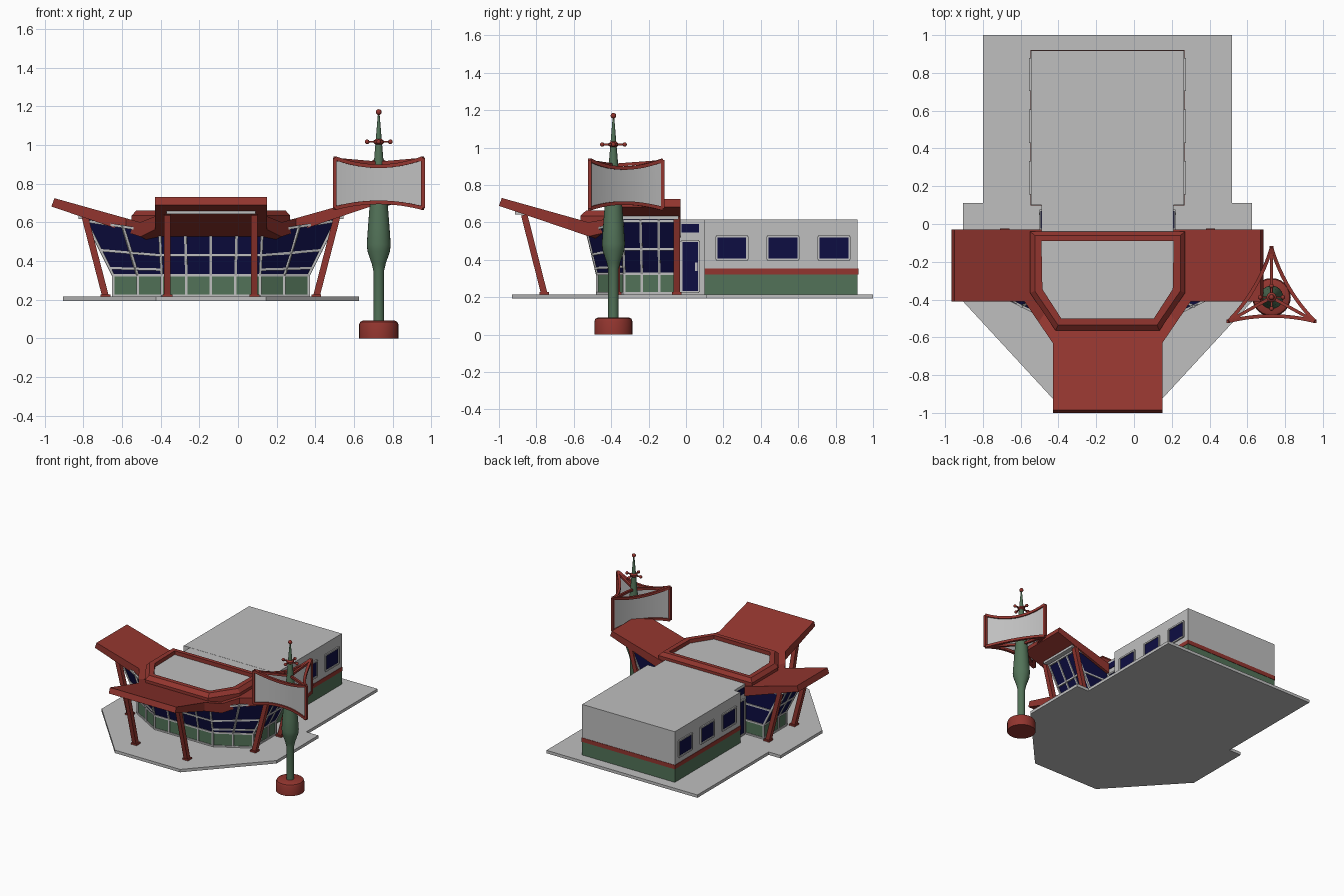
import bpy, bmesh, math
from mathutils import Vector

cube = bpy.data.objects.get("Cube")
if cube:
    bpy.data.objects.remove(cube)

CX = -0.14           # symmetry line of the building
GROUND = 0.215       # top of the paving


def material(name, rgb):
    m = bpy.data.materials.new(name)
    m.use_nodes = True
    m.diffuse_color = (*rgb, 1)
    m.node_tree.nodes["Principled BSDF"].inputs["Base Color"].default_value = (*rgb, 1)
    return m


RED = material("brick red", (0.29, 0.036, 0.028))
GREY = material("light grey", (0.52, 0.52, 0.52))
GREEN = material("sage green", (0.085, 0.17, 0.098))
BLUE = material("dark blue glass", (0.004, 0.004, 0.055))


def add(name, verts, faces, mats, slots=None, smooth=False):
    me = bpy.data.meshes.new(name)
    me.from_pydata([tuple(v) for v in verts], [], faces)
    for m in mats:
        me.materials.append(m)
    if slots:
        for p, s in zip(me.polygons, slots):
            p.material_index = s
    bm = bmesh.new()
    bm.from_mesh(me)
    bmesh.ops.recalc_face_normals(bm, faces=bm.faces)
    bm.to_mesh(me)
    bm.free()
    ob = bpy.data.objects.new(name, me)
    bpy.context.collection.objects.link(ob)
    if smooth:
        bpy.ops.object.select_all(action='DESELECT')
        ob.select_set(True)
        bpy.context.view_layer.objects.active = ob
        bpy.ops.object.shade_smooth_by_angle(angle=math.radians(35))
    return ob


def loft(name, rings, mat, caps=True, smooth=False):
    """Closed rings of equal length joined by quads."""
    n = len(rings[0])
    verts = [v for r in rings for v in r]
    faces = [(k * n + i, k * n + (i + 1) % n, (k + 1) * n + (i + 1) % n, (k + 1) * n + i)
             for k in range(len(rings) - 1) for i in range(n)]
    if caps:
        faces += [tuple(range(n)), tuple(range(len(verts) - n, len(verts)))]
    return add(name, verts, faces, [mat], smooth=smooth)


def flat(pts, z):
    return [(x, y, z) for x, y in pts]


def prism(name, pts, z0, z1, mat):
    return loft(name, [flat(pts, z0), flat(pts, z1)], mat)


def box(name, x, y, z, mat):
    pts = [(x[0], y[0]), (x[1], y[0]), (x[1], y[1]), (x[0], y[1])]
    return prism(name, pts, z[0], z[1], mat)


def mx(x):
    return 2 * CX - x


def mirrored(half):
    """Complete an outline given for the -x half."""
    return half + [(mx(p[0]), *p[1:]) for p in reversed(half)]


def beams(name, segs, w, mat):
    """Square bars between point pairs, in one object."""
    verts, faces = [], []
    for a, b in segs:
        a, b = Vector(a), Vector(b)
        q = (b - a).to_track_quat('Z', 'Y')
        k = len(verts)
        for p in (a, b):
            for sx, sy in ((-1, -1), (1, -1), (1, 1), (-1, 1)):
                verts.append(p + q @ Vector((sx * w / 2, sy * w / 2, 0)))
        faces += [(k + i, k + (i + 1) % 4, k + 4 + (i + 1) % 4, k + 4 + i) for i in range(4)]
        faces += [(k, k + 1, k + 2, k + 3), (k + 4, k + 5, k + 6, k + 7)]
    return add(name, verts, faces, [mat])


def lathe(name, profile, at, mat, n=24):
    rings = [[(at[0] + r * math.cos(2 * math.pi * i / n), at[1] + r * math.sin(2 * math.pi * i / n), z)
              for i in range(n)] for r, z in profile]
    return loft(name, rings, mat, smooth=True)


def ball(name, c, r, mat):
    prof = [(max(r * math.sin(math.pi * i / 8), 1e-4), c[2] - r * math.cos(math.pi * i / 8)) for i in range(9)]
    return lathe(name, prof, c, mat, 12)


# Paving slab
prism("paving", mirrored([(-0.8, 1.0), (-0.8, 0.11), (-0.905, 0.11), (-0.905, -0.41), (-0.425, -0.93)]),
      0.192, GROUND, GREY)

# Rear block with painted bands
WX, EX = -0.545, mx(-0.545)
box("rear_plinth", (WX, EX), (0.1, 0.918), (GROUND, 0.32), GREEN)
box("rear_stripe", (WX - 0.003, EX + 0.003), (0.098, 0.921), (0.32, 0.352), RED)
box("rear_walls", (WX, EX), (0.1, 0.918), (0.352, 0.615), GREY)
box("link_block", (-0.49, mx(-0.49)), (-0.05, 0.1), (GROUND, 0.614), GREY)


def pane(name, x, side, y, z, framed=True):
    """Glass plate with a raised frame on a side wall."""
    box(name + "_glass", sorted((x, x + side * 0.004)), y, z, BLUE)
    if framed:
        xf = x + side * 0.004
        c = [(xf, y[0], z[0]), (xf, y[1], z[0]), (xf, y[1], z[1]), (xf, y[0], z[1])]
        beams(name + "_frame", [(c[i], c[(i + 1) % 4]) for i in range(4)], 0.012, GREY)


for side, tag in ((-1, "right"), (1, "left")):
    wall = WX if side < 0 else EX
    for i in range(3):
        y = 0.163 + 0.273 * i
        pane(f"{tag}_window_{i + 1}", wall, side, (y, y + 0.165), (0.4, 0.525))
    inner = -0.49 if side < 0 else mx(-0.49)
    pane(f"{tag}_door", inner, side, (-0.025, 0.07), (0.228, 0.5))
    pane(f"{tag}_transom", inner, side, (-0.025, 0.07), (0.545, 0.592), False)
    xs = sorted((inner, inner + side * 0.012))
    box(f"{tag}_door_handle", xs, (0.048, 0.062), (0.34, 0.385), GREY)

# Glazed pavilion: upright green base, glass leaning outward
SILL = 0.325
low = mirrored([(-0.645, -0.05), (-0.645, -0.33), (-0.394, -0.475)])
top = mirrored([(-0.79, -0.05, 0.615), (-0.79, -0.34, 0.615), (-0.405, -0.53, 0.555)])
loft("pavilion_base", [flat(low, GROUND), flat(low, SILL)], GREEN)
loft("pavilion_glass", [flat(low, SILL), top], BLUE, caps=False)

bars = []
for i, panels in enumerate((3, 2, 4, 2, 3, 4)):
    j = (i + 1) % 6

    def at(s, t):
        a = Vector((*low[i], SILL)).lerp(Vector((*low[j], SILL)), s)
        return a.lerp(Vector(top[i]).lerp(Vector(top[j]), s), t)

    drop = Vector((0, 0, GROUND + 0.005 - SILL))
    for k in range(panels + 1):
        s = k / panels
        bars += [(at(s, 0) + drop, at(s, 0)), (at(s, 0), at(s, 1))]
    for t in (0, 0.45, 0.97) + ((0.13,) if i in (1, 3) else ()):
        bars.append((at(0, t), at(1, t)))
    bars.append((at(0, 0) + drop, at(1, 0) + drop))
beams("mullions", bars, 0.013, GREY)


# Upswept canopies, thicker toward the middle
def canopy(name, pts, reach):
    """reach(x, y) is the distance outward that lifts the surface."""
    under = [(x, y, 0.525 + 0.34 * (reach(x, y) - 0.365)) for x, y in pts]
    end = max(reach(x, y) for x, y in pts)
    over = []
    for x, y in pts:
        d = reach(x, y)
        lift = 0.6 + 0.28 * (min(d, end - 0.015) - 0.365)
        k = 0.015 if d > end - 0.001 else 0
        if name == "front_canopy":
            over.append((x, y + k, lift))
        else:
            over.append((x - math.copysign(k, x - CX), y, lift))
    loft(name, [under, over], RED)


wing = [(-0.965, -0.03), (-0.965, -0.41), (-0.58, -0.41), (-0.505, -0.52), (-0.45, -0.44), (-0.45, -0.03)]
canopy("right_canopy", wing, lambda x, y: abs(x - CX))
canopy("left_canopy", [(mx(x), y) for x, y in wing], lambda x, y: abs(x - CX))
canopy("front_canopy", mirrored([(-0.45, -0.44), (-0.505, -0.52), (-0.43, -0.63), (-0.43, -1.0)]),
       lambda x, y: -y - 0.155)

# Pale soffit plates near the canopy ends
box("front_soffit", (-0.37, 0.09), (-0.915, -0.83), (0.642, 0.664), GREY)
for tag, f in (("right", lambda x: x), ("left", mx)):
    box(f"{tag}_soffit", sorted((f(-0.825), f(-0.73))), (-0.36, -0.04), (0.616, 0.64), GREY)

# Raised roof ring around a sunken flat roof
outer = mirrored([(-0.55, -0.04), (-0.55, -0.365), (-0.415, -0.565)])
crest = mirrored([(-0.525, -0.06), (-0.525, -0.355), (-0.402, -0.535)])
inner = mirrored([(-0.49, -0.09), (-0.485, -0.345), (-0.385, -0.5)])
loft("roof_ring", [flat(outer, 0.575), flat(outer, 0.635), flat(crest, 0.662), flat(inner, 0.662),
                   flat(inner, 0.575)], RED, caps=False)
prism("pavilion_roof", inner, 0.58, 0.632, GREY)

# Leaning posts with foot plates
posts = [((x, -0.757), (x, -0.865)) for x in (-0.365, mx(-0.365))]
for f in (lambda x: x, mx):
    posts += [((f(-0.685), y), (f(-0.795), y)) for y in (-0.05, -0.37)]
beams("posts", [((*a, GROUND), (*b, 0.64)) for a, b in posts], 0.034, RED)
for i, (a, b) in enumerate(posts):
    box(f"post_foot_{i + 1}", (a[0] - 0.025, a[0] + 0.025), (a[1] - 0.025, a[1] + 0.025),
        (GROUND, GROUND + 0.012), RED)

# Sign tower
TX, TY = 0.728, -0.388
lathe("tower_base", [(0.102, 0), (0.102, 0.07), (0.096, 0.085), (0.082, 0.092)], (TX, TY), RED)
lathe("tower_pole", [(0.028, 0.09), (0.028, 0.35), (0.036, 0.385), (0.058, 0.45), (0.062, 0.485),
                     (0.056, 0.57), (0.046, 0.7), (0.026, 0.9), (0.004, 1.165)], (TX, TY), GREEN)
ball("spire_ball", (TX, TY, 1.17), 0.015, RED)
lathe("spire_collar", [(0.014, 1.0), (0.026, 1.01), (0.026, 1.022), (0.014, 1.032)], (TX, TY), RED)
arms = [(TX + dx * 0.06, TY + dy * 0.06, 1.016) for dx, dy in ((1, 0), (-1, 0), (0, 1), (0, -1))]
beams("spire_arms", [((TX, TY, 1.016), a) for a in arms], 0.009, RED)
for i, a in enumerate(arms):
    ball(f"spire_arm_ball_{i + 1}", a, 0.012, RED)

# Three-sided sign with bowed panels
corners = [Vector((0.5, -0.515, 0)), Vector((0.957, -0.515, 0)), Vector((TX, -0.125, 0))]
STEPS = 12
for i in range(3):
    a, b = corners[i], corners[(i + 1) % 3]
    inward = (Vector((TX, TY, 0)) - (a + b) / 2).normalized()
    lower, upper = [], []
    for k in range(STEPS + 1):
        t = 2 * k / STEPS - 1
        p = a.lerp(b, k / STEPS) + inward * 0.028 * (1 - t * t)
        lower.append(p + Vector((0, 0, 0.703 - 0.03 * t * t)))
        upper.append(p + Vector((0, 0, 0.89 + 0.042 * t * t)))
    n = STEPS + 1
    add(f"sign_panel_{i + 1}", lower + upper, [(k, k + 1, n + k + 1, n + k) for k in range(STEPS)],
        [GREY], smooth=True)
    rim = lower + upper[::-1]
    beams(f"sign_frame_{i + 1}", list(zip(rim, rim[1:] + rim[:1])), 0.019, RED)
beams("sign_spokes", [(Vector((TX, TY, z0)), c + Vector((0, 0, z1)))
                      for c in corners for z0, z1 in ((0.905, 0.925), (0.72, 0.675))], 0.017, RED)
